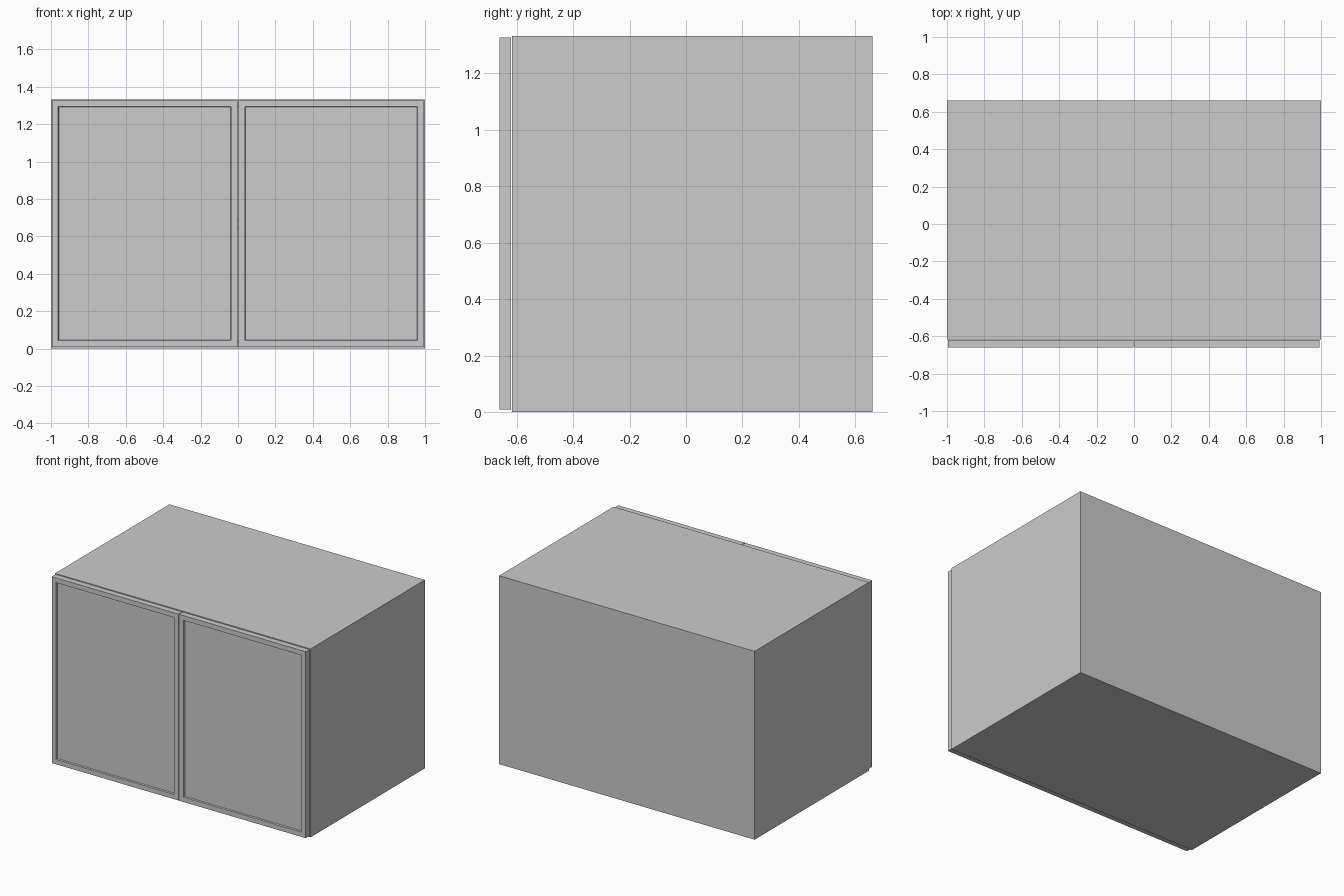
import bpy, bmesh
from mathutils import Vector

if "Cube" in bpy.data.objects:
    bpy.data.objects.remove(bpy.data.objects["Cube"])

W, H, T = 1.0, 1.333, 0.04           # half width, height, board thickness
FRONT, BACK = -0.617, 0.661          # carcass depth range
BACK_T = 0.006


def board(name, lo, hi):
    """Axis-aligned box between two corners."""
    lo, hi = Vector(lo), Vector(hi)
    mid = (lo + hi) / 2
    bm = bmesh.new()
    bmesh.ops.create_cube(bm, size=1)
    bmesh.ops.scale(bm, vec=hi - lo, verts=bm.verts)
    mesh = bpy.data.meshes.new(name)
    bm.to_mesh(mesh)
    bm.free()
    ob = bpy.data.objects.new(name, mesh)
    ob.location = mid
    bpy.context.collection.objects.link(ob)
    return ob


def recess_front(ob, frame, lip, depth):
    """Sink a flat panel into the -y face, leaving a frame around it."""
    bm = bmesh.new()
    bm.from_mesh(ob.data)
    bm.normal_update()
    face = min(bm.faces, key=lambda f: f.calc_center_median().y)
    bmesh.ops.inset_region(bm, faces=[face], thickness=frame)
    bmesh.ops.inset_region(bm, faces=[face], thickness=lip, depth=-depth)
    bm.to_mesh(ob.data)
    bm.free()


# Carcass: sides, top, bottom, shelf and back
inner_back = BACK - BACK_T
for side, x0, x1 in (("left", -W, -W + T), ("right", W - T, W)):
    board(side + "_side", (x0, FRONT, 0), (x1, inner_back, H))
for name, z in (("bottom", 0), ("shelf", 0.647), ("top", H - T)):
    board(name, (-W + T, FRONT, z), (W - T, inner_back, z + T))
board("back_panel", (-W, inner_back, 0), (W, BACK, H))

# Pair of framed doors with a narrow gap between them
for side, x0, x1 in (("left", -0.995, -0.0025), ("right", 0.0025, 0.993)):
    door = board(side + "_door", (x0, -0.661, 0.009), (x1, -0.620, 1.328))
    recess_front(door, 0.048, 0.004, 0.01)
